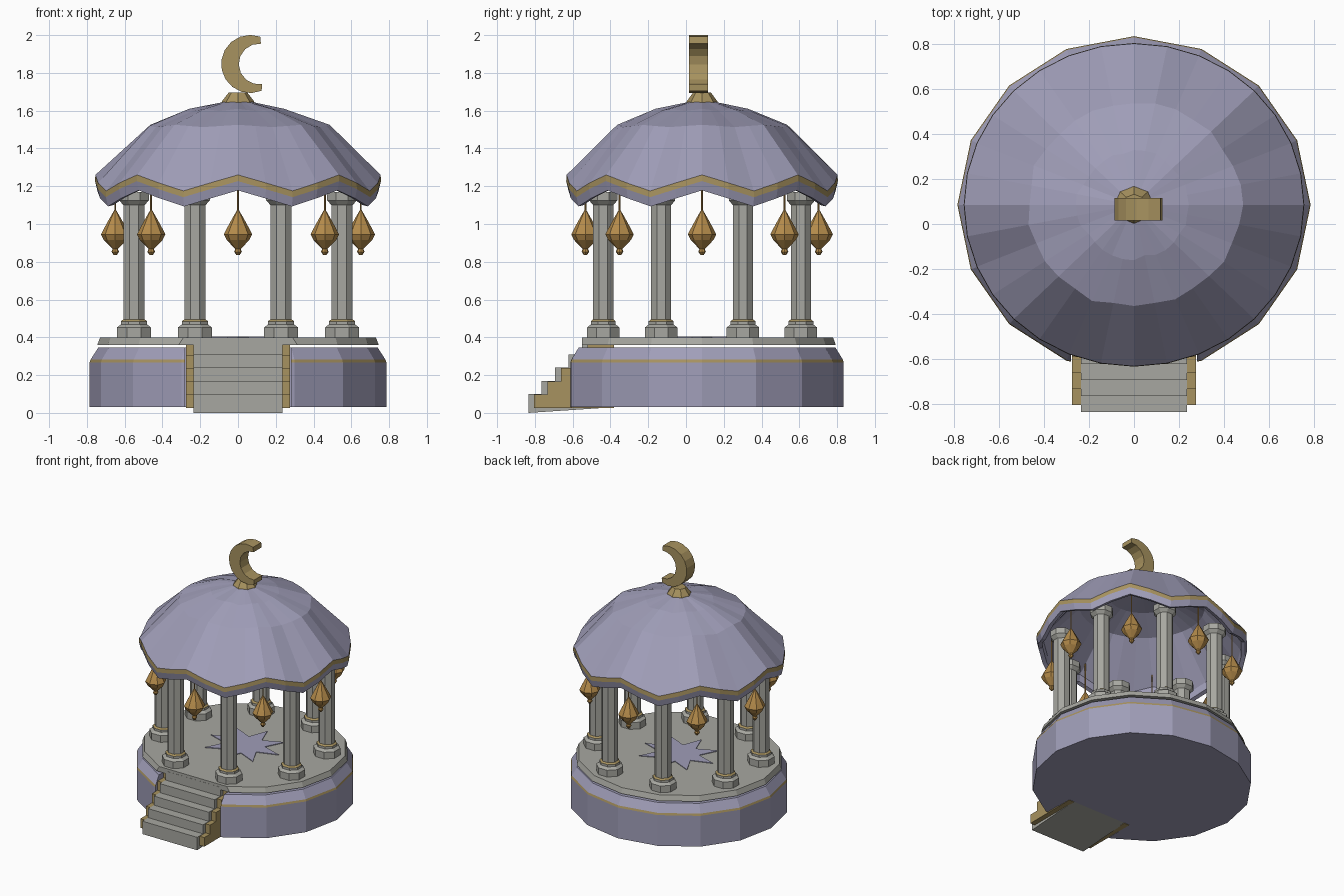
import bpy, bmesh, math, random
from math import sin, cos, pi, radians

cube = bpy.data.objects.get("Cube")
if cube:
    bpy.data.objects.remove(cube, do_unlink=True)
random.seed(4)
CY = 0.085      # centre of the round pavilion
SQ = 0.95       # plan is slightly flattened front to back


def material(name, rgb):
    m = bpy.data.materials.new(name)
    m.use_nodes = True
    m.diffuse_color = (*rgb, 1)
    m.node_tree.nodes["Principled BSDF"].inputs["Base Color"].default_value = (*rgb, 1)
    return m


violet = material("violet_grey", (0.35, 0.34, 0.48))
stone = material("pale_stone", (0.39, 0.39, 0.355))
gold = material("dull_gold", (0.39, 0.29, 0.115))
amber = material("amber_brass", (0.46, 0.26, 0.07))


def finish(name, bm, mats, loc=(0, 0, 0)):
    bmesh.ops.recalc_face_normals(bm, faces=bm.faces)
    mesh = bpy.data.meshes.new(name)
    bm.to_mesh(mesh)
    bm.free()
    for m in mats:
        mesh.materials.append(m)
    ob = bpy.data.objects.new(name, mesh)
    ob.location = loc
    bpy.context.collection.objects.link(ob)
    return ob


def lathe(name, profile, sides, mats, loc=(0, 0, 0), squash=1, phase=0, bands=(), shape=None):
    """Stack rings of (radius, z); bands lists the rows that take the second material."""
    bm = bmesh.new()
    rings = []
    for row, (r, z) in enumerate(profile):
        ring = []
        for i in range(sides):
            a = phase + 2 * pi * i / sides
            rr, zz = shape(row, i, r, z) if shape else (r, z)
            ring.append(bm.verts.new((rr * cos(a), rr * sin(a) * squash, zz)))
        rings.append(ring)
    for row in range(len(rings) - 1):
        lo, hi = rings[row], rings[row + 1]
        for i in range(sides):
            j = (i + 1) % sides
            f = bm.faces.new((lo[i], lo[j], hi[j], hi[i]))
            f.material_index = int(row in bands)
    bm.faces.new(rings[0])
    bm.faces.new(rings[-1])
    return finish(name, bm, mats, loc)


def extrude(name, points, depth, mat, place):
    """Extrude a closed 2D outline; place maps (u, v, w) to x, y, z."""
    bm = bmesh.new()
    a = [bm.verts.new(place(u, v, -depth / 2)) for u, v in points]
    b = [bm.verts.new(place(u, v, depth / 2)) for u, v in points]
    bm.faces.new(a)
    bm.faces.new(b)
    for i in range(len(points)):
        j = (i + 1) % len(points)
        bm.faces.new((a[i], a[j], b[j], b[i]))
    return finish(name, bm, [mat])


def cut_box(ob, half_x, back_y):
    """Remove everything in front of back_y within half_x."""
    outline = [(-half_x, -1), (half_x, -1), (half_x, back_y), (-half_x, back_y)]
    cutter = extrude("cutter", outline, 2, stone, lambda u, v, w: (u, v, w))
    cutter.hide_render = True
    mod = ob.modifiers.new("notch", 'BOOLEAN')
    mod.operation = 'DIFFERENCE'
    mod.solver = 'EXACT'
    mod.object = cutter
    bpy.context.view_layer.objects.active = ob
    bpy.ops.object.modifier_apply(modifier=mod.name)
    bpy.data.objects.remove(cutter, do_unlink=True)


# Plinth with a gold line, and the floor slab hovering just above it
plinth = lathe("plinth", [(0.785, 0.03), (0.785, 0.268), (0.78, 0.283), (0.74, 0.345)], 16,
               [violet, gold], (0, CY, 0), 0.955, bands=(1,))
cut_box(plinth, 0.28, -0.5)
slab = lathe("floor_slab", [(0.745, 0.36), (0.73, 0.4)], 16, [stone], (0, CY, 0), SQ)
cut_box(slab, 0.9, -0.55)

# Star inlaid in the floor
lathe("floor_star", [(0.29, 0.399), (0.29, 0.405)], 16, [violet], (0, CY, 0), SQ,
      shape=lambda row, i, r, z: (r if i % 2 == 0 else r * 0.5, z))


# Stairs and their stepped side walls
def stair_outline(shift, low):
    pts = [(-0.835 + shift, low)]
    for k in range(5):
        y = -0.835 + shift + 0.071 * k
        pts += [(y, 0.1 + 0.07 * k), (y + 0.071 if k < 4 else -0.38, 0.1 + 0.07 * k)]
    return pts + [(-0.38, 0.03)]


extrude("stairs", stair_outline(0, 0), 0.47, stone, lambda u, v, w: (w, u, v))
for side, label in ((1, "left"), (-1, "right")):
    extrude(label + "_stair_wall", stair_outline(0.03, 0.03), 0.045, gold,
            lambda u, v, w: (side * 0.252 + w, u, v - 0.003))

# Columns between the roof points, lanterns under the roof peaks
column = [(0.098, 0.4), (0.098, 0.452), (0.075, 0.468), (0.075, 0.485), (0.061, 0.495),
          (0.061, 1.1), (0.085, 1.125), (0.085, 1.17)]
lantern = [(0.004, 1.075), (0.03, 1.03), (0.06, 0.975), (0.075, 0.945), (0.06, 0.915),
           (0.026, 0.88), (0.014, 0.868), (0.02, 0.853), (0.008, 0.835)]
for k in range(8):
    a = radians(22.5 + 45 * k)
    lathe(f"column_{k + 1}", column, 8, [stone, gold],
          (0.596 * cos(a), CY + 0.596 * SQ * sin(a), 0), SQ, radians(22.5), bands=(3,))
    a = radians(45 * k)
    spot = (0.65 * cos(a), CY + 0.65 * SQ * sin(a), 0)
    lathe(f"lantern_{k + 1}", lantern, 8, [amber], spot)
    lathe(f"lantern_cord_{k + 1}", [(0.005, 1.06), (0.005, 1.34)], 4, [amber], spot)

# Scalloped roof shell: outer dome, gold trim, lower trim, inner dome
roof = [(0.08, 1.645), (0.25, 1.61), (0.475, 1.525), (0.755, 1.26), (0.757, 1.227),
        (0.745, 1.178), (0.715, 1.185), (0.71, 1.24), (0.45, 1.49), (0.24, 1.575), (0.06, 1.6)]


def scallop(row, i, r, z):
    drop = 1 - abs((i % 4) - 2) / 2         # 0 at a peak, 1 at a point
    if 3 <= row <= 7:
        return r, z - 0.085 * drop
    if row in (1, 2):                       # shallow folds in the cloth
        return r + random.uniform(-0.012, 0.012), z - 0.012 * drop
    return r, z


lathe("roof", roof, 32, [violet, gold], (0, CY, 0), SQ, bands=(3,), shape=scallop)

# Finial foot and crescent
lathe("finial_foot", [(0.09, 1.635), (0.085, 1.65), (0.05, 1.695)], 8, [gold], (0, CY, 0), SQ)


def arc(cx, r, start, end, n):
    return [(cx + r * cos(radians(start + (end - start) * t / n)),
             1.847 + r * sin(radians(start + (end - start) * t / n))) for t in range(n + 1)]


crescent = arc(0.065, 0.154, 70, 293, 11) + arc(0.112, 0.108, 278, 85, 8)
extrude("crescent", crescent, 0.1, gold, lambda u, v, w: (u, 0.066 + w, v))
